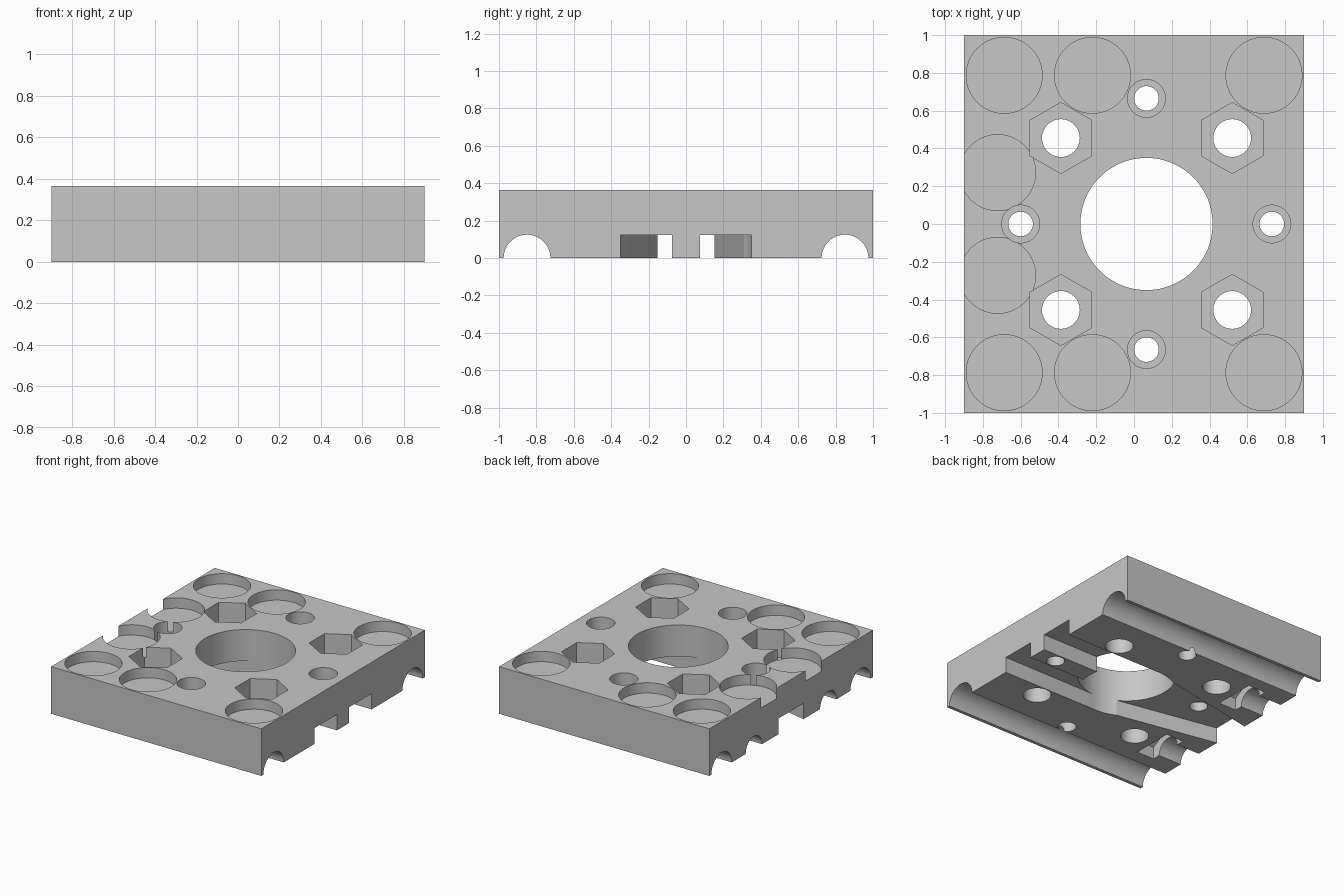
import bpy, bmesh, math
from mathutils import Matrix

cube = bpy.data.objects.get("Cube")
if cube:
    bpy.data.objects.remove(cube, do_unlink=True)

TOP = 0.365
SLOT = 0.122
HOLE_X, HOLE_R = 0.066, 0.35

grey = bpy.data.materials.new("light grey")
grey.use_nodes = True
colour = (0.57, 0.57, 0.57, 1)
grey.diffuse_color = colour
grey.node_tree.nodes["Principled BSDF"].inputs["Base Color"].default_value = colour


def to_object(bm, name):
    bmesh.ops.recalc_face_normals(bm, faces=bm.faces)
    mesh = bpy.data.meshes.new(name)
    bm.to_mesh(mesh)
    bm.free()
    mesh.materials.append(grey)
    obj = bpy.data.objects.new(name, mesh)
    bpy.context.collection.objects.link(obj)
    return obj


def prism(points, z0, z1):
    """Upright prism from a plan outline."""
    bm = bmesh.new()
    face = bm.faces.new([bm.verts.new((x, y, z0)) for x, y in points])
    new = bmesh.ops.extrude_face_region(bm, geom=[face])["geom"]
    verts = [v for v in new if isinstance(v, bmesh.types.BMVert)]
    bmesh.ops.translate(bm, verts=verts, vec=(0, 0, z1 - z0))
    # The extruded region keeps its first cap only if it is added back
    if not any(all(v.co.z == verts[0].co.z - (z1 - z0) for v in f.verts) for f in bm.faces):
        bmesh.ops.holes_fill(bm, edges=[e for e in bm.edges if e.is_boundary], sides=0)
    return bm


def ring(x, y, r, sides=64, turn=0):
    return [(x + r * math.cos(turn + math.tau * i / sides),
             y + r * math.sin(turn + math.tau * i / sides)) for i in range(sides)]


def cut(bm):
    """Subtract a shape from the plate, then discard the shape."""
    cutter = to_object(bm, "cutter")
    cutter.hide_render = True
    mod = plate.modifiers.new("cut", 'BOOLEAN')
    mod.operation, mod.solver, mod.object = 'DIFFERENCE', 'EXACT', cutter
    bpy.context.view_layer.objects.active = plate
    bpy.ops.object.modifier_apply(modifier=mod.name)
    bpy.data.objects.remove(cutter, do_unlink=True)


def cut_along_x(x0, x1, y, r, sides=48):
    """Subtract a prism lying along x with its axis on the underside."""
    turn = math.pi / sides if sides > 6 else 0
    bm = prism(ring(0, 0, r, sides, turn), x0, x1)
    bm.transform(Matrix.Translation((0, y, 0)) @ Matrix.Rotation(math.pi / 2, 4, 'Y'))
    cut(bm)


# Main plate
plate = to_object(prism([(-0.9, -1), (0.9, -1), (0.9, 1), (-0.9, 1)], 0, TOP), "mounting_plate")

# Half-round rod channels, adjusting screw channels and their nut traps
for side in (1, -1):
    cut_along_x(-1.1, 1.1, side * 0.85, 0.125)
    cut_along_x(-1.1, -0.6, side * 0.455, 0.1)
    cut_along_x(-0.7, -0.55, side * 0.455, 0.188, 6)

# Underside slot: funnel beside the bore, split by a rib at one end
half = [(1, 0.075), (1, 0.349), (HOLE_X, 0.349), (-0.095, 0.31), (-0.9, 0.153), (-1, 0.153)]
funnel = half + [(x, -y) for x, y in reversed(half)] + [(0.1, -0.075), (0.1, 0.075)]
cut(prism(funnel, -0.1, SLOT))

# Central bore
cut(prism(ring(HOLE_X, 0, HOLE_R, 96), -0.1, TOP + 0.1))

# Counterbored screw holes
for x, y in ((HOLE_X, 0.665), (HOLE_X, -0.665), (-0.6, 0), (0.73, 0)):
    cut(prism(ring(x, y, 0.065, 40), -0.1, TOP + 0.1))
    cut(prism(ring(x, y, 0.1, 48), 0.19, TOP + 0.1))

for side in (1, -1):
    # Bolt holes with hexagonal nut pockets
    for x in (-0.387, 0.52):
        cut(prism(ring(x, side * 0.455, 0.1, 48), -0.1, TOP + 0.1))
        cut(prism(ring(x, side * 0.455, 0.188, 6, math.pi / 6), 0.15, TOP + 0.1))
    # Round magnet recesses
    for x, y in ((-0.687, 0.787), (-0.22, 0.787), (0.688, 0.787), (-0.722, 0.272)):
        cut(prism(ring(x, side * y, 0.201), TOP - 0.08, TOP + 0.1))

# Smooth round walls, crisp edges
bpy.ops.object.select_all(action='DESELECT')
plate.select_set(True)
bpy.context.view_layer.objects.active = plate
bpy.ops.object.shade_smooth_by_angle(angle=math.radians(10))
